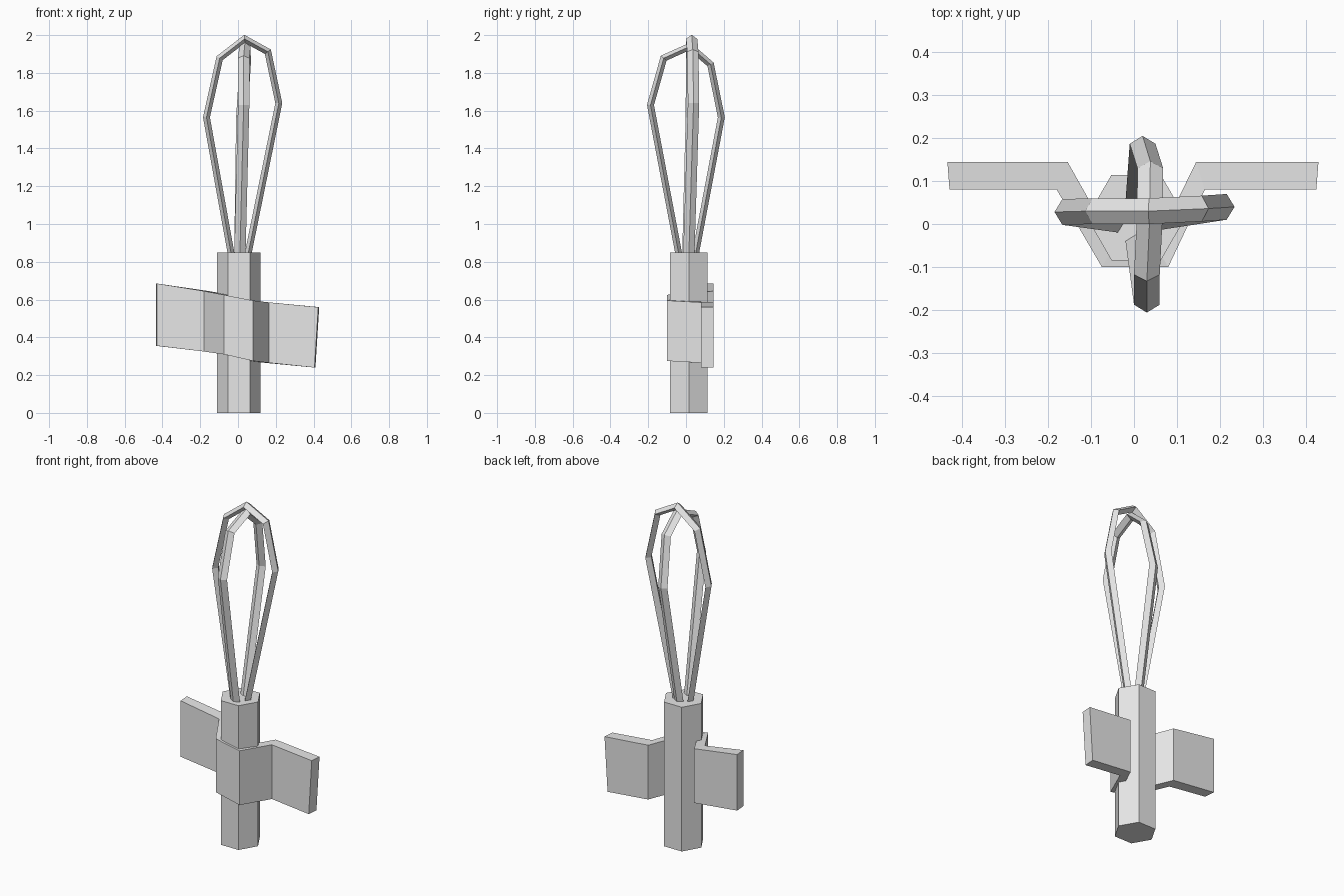
import bpy, bmesh, math
from mathutils import Vector

cube = bpy.data.objects.get("Cube")
if cube:
    bpy.data.objects.remove(cube, do_unlink=True)

grey = bpy.data.materials.new("plain_grey")
grey.use_nodes = True
grey.diffuse_color = (0.8, 0.8, 0.8, 1)
grey.node_tree.nodes["Principled BSDF"].inputs["Base Color"].default_value = (0.8, 0.8, 0.8, 1)


def skin(name, rings):
    """Join matching rings of points into one closed flat-shaded solid."""
    bm = bmesh.new()
    loops = [[bm.verts.new(p) for p in ring] for ring in rings]
    for a, b in zip(loops, loops[1:]):
        for i in range(len(a)):
            j = (i + 1) % len(a)
            bm.faces.new((a[i], a[j], b[j], b[i]))
    bm.faces.new(loops[0])
    bm.faces.new(loops[-1])
    bmesh.ops.recalc_face_normals(bm, faces=bm.faces)
    mesh = bpy.data.meshes.new(name)
    bm.to_mesh(mesh)
    bm.free()
    mesh.materials.append(grey)
    obj = bpy.data.objects.new(name, mesh)
    bpy.context.collection.objects.link(obj)
    return obj


# Six-sided handle
def hexagon(z, r=0.115):
    return [(0.005 + r * math.cos(k * math.pi / 3),
             0.015 + r * math.sin(k * math.pi / 3), z) for k in range(6)]


skin("handle", [hexagon(0), hexagon(0.85)])

# Bent strap across the handle: front x, y, back x, y, top z, bottom z, lower lean
stations = [
    (-0.43, 0.08, -0.435, 0.145, 0.685, 0.355, 0),
    (-0.18, 0.08, -0.155, 0.145, 0.645, 0.325, 0),
    (-0.075, -0.10, -0.045, -0.05, 0.625, 0.31, 0),
    (0.08, -0.10, 0.05, -0.05, 0.595, 0.275, 0),
    (0.165, 0.08, 0.145, 0.145, 0.585, 0.265, 0),
    (0.425, 0.08, 0.43, 0.145, 0.56, 0.24, -0.02),
]
skin("strap", [[(fx, fy, t), (bx, by, t), (bx + d, by, b), (fx + d, fy, b)]
               for fx, fy, bx, by, t, b, d in stations])


# Wire loops with a flattened diamond section
def wire_loop(name, path, side, depth=0.018, half_width=0.03):
    pts = [Vector(p) for p in path]
    side = Vector(side)
    rings = []
    for i, p in enumerate(pts):
        before = (p - pts[max(i - 1, 0)]).normalized()
        after = (pts[min(i + 1, len(pts) - 1)] - p).normalized()
        tangent = (before + after).normalized()
        out = tangent.cross(side).normalized()
        miter = 1 / max(tangent.dot(after if i == 0 else before), 0.5)
        rings.append([p + out * depth * miter, p + side * half_width,
                      p - out * depth * miter, p - side * half_width])
    skin(name, rings)


wire_loop("wide_wire_loop", [
    (-0.036, 0.01, 0.84), (-0.167, 0.028, 1.565), (-0.097, 0.03, 1.878),
    (0.035, 0.03, 1.98), (0.158, 0.036, 1.912), (0.216, 0.04, 1.64),
    (0.053, 0.015, 0.84)], (0, 1, 0))
wire_loop("deep_wire_loop", [
    (0.01, -0.038, 0.84), (0.03, -0.188, 1.63), (0.03, -0.118, 1.878),
    (0.037, 0.02, 1.94), (0.038, 0.13, 1.845), (0.02, 0.187, 1.565),
    (0.01, 0.05, 0.84)], (1, 0, 0))
